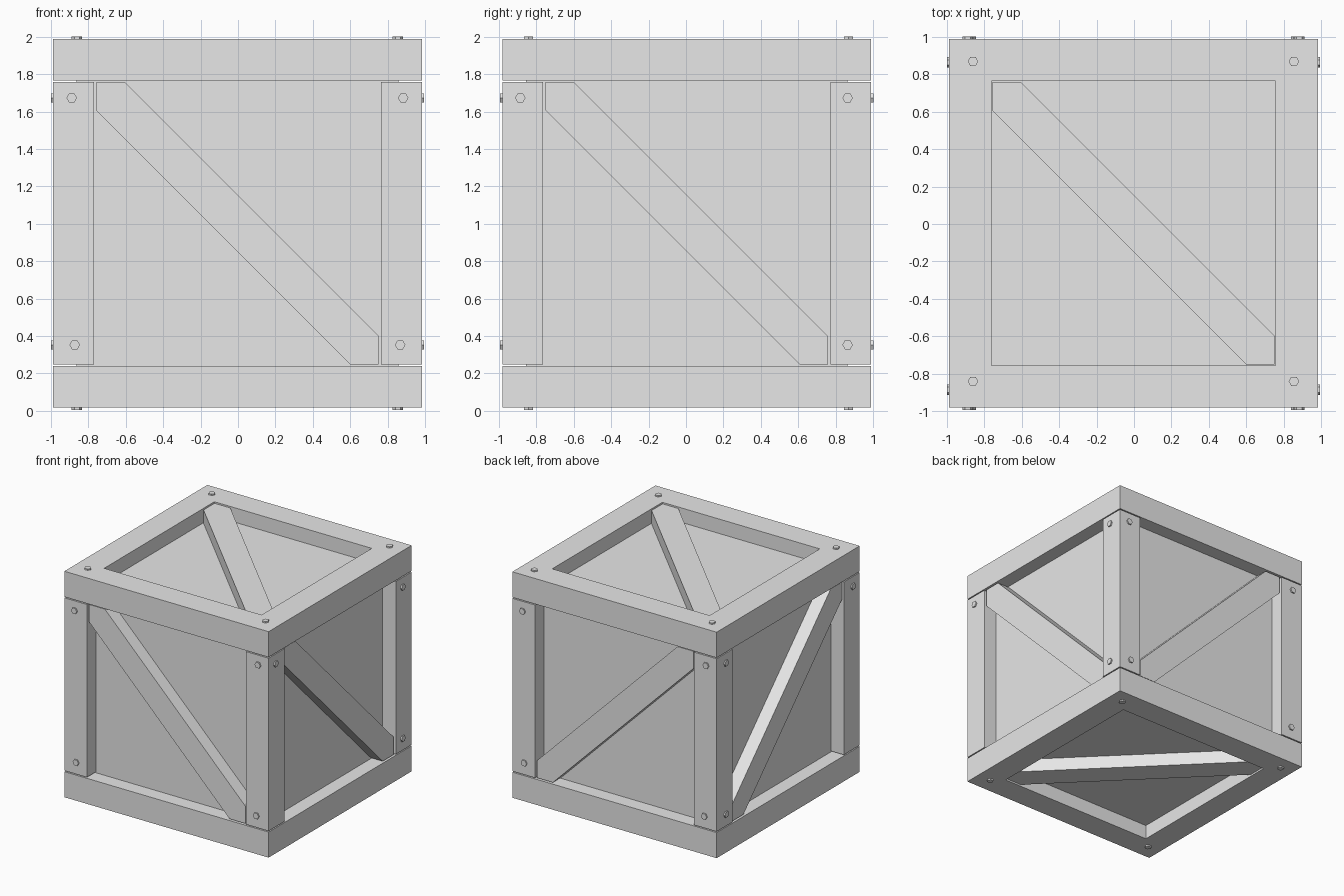
import bpy, bmesh, math
from mathutils import Vector

if "Cube" in bpy.data.objects:
    bpy.data.objects.remove(bpy.data.objects["Cube"], do_unlink=True)

mat = bpy.data.materials.new("plain_grey")
mat.use_nodes = True
GREY = (0.8, 0.8, 0.8, 1)
mat.diffuse_color = GREY
mat.node_tree.nodes["Principled BSDF"].inputs["Base Color"].default_value = GREY

CENTRE = Vector((-0.003, 0.004, 1.003))
OUTER = 0.986    # half size of the frame
HOLE = 0.76      # half size of the frame opening
POST = 0.768     # inner edge of the posts
FIT = 0.754      # half length of posts and braces
PANEL = 0.86     # half size of the recessed box
BRACE = 0.976    # outer face of the braces


def place(axis, u, v, w):
    """Point at (u, v) in the plane across axis, at distance w along it."""
    return Vector([(w, u, v), (u, w, v), (u, v, w)][axis])


def prism(name, outline, axis, lo, hi, faces=None):
    """Extrude a flat outline along an axis."""
    bm = bmesh.new()
    verts = [bm.verts.new(place(axis, u, v, lo)) for u, v in outline]
    flat = [bm.faces.new([verts[i] for i in f])
            for f in faces or [range(len(verts))]]
    new = bmesh.ops.extrude_face_region(bm, geom=flat, use_keep_orig=True)
    moved = [g for g in new["geom"] if isinstance(g, bmesh.types.BMVert)]
    bmesh.ops.translate(bm, verts=moved, vec=place(axis, 0, 0, hi - lo))
    bmesh.ops.recalc_face_normals(bm, faces=bm.faces)
    mesh = bpy.data.meshes.new(name)
    bm.to_mesh(mesh)
    bm.free()
    mesh.materials.append(mat)
    obj = bpy.data.objects.new(name, mesh)
    obj.location = CENTRE
    bpy.context.collection.objects.link(obj)
    return obj


def square(r):
    return [(-r, -r), (r, -r), (r, r), (-r, r)]


# Recessed inner box
prism("inner_box", square(PANEL), 2, -PANEL, PANEL)

# Top and bottom square frames
ring = [(i, (i + 1) % 4, 4 + (i + 1) % 4, 4 + i) for i in range(4)]
for name, s in (("top", 1), ("bottom", -1)):
    prism(name + "_frame", square(OUTER) + square(HOLE), 2,
          s * 0.763, s * OUTER, ring)

# Corner posts
for sx, side in ((-1, "right"), (1, "left")):
    for sy, end in ((-1, "front"), (1, "back")):
        prism(f"{end}_{side}_post",
              [(sx * a, sy * b) for a, b in
               ((POST, POST), (OUTER, POST), (OUTER, OUTER), (POST, OUTER))],
              2, -FIT, FIT)

# Diagonal braces and hexagonal bolts on all six sides
C = 0.602
brace = [(-FIT, FIT), (-FIT, C), (C, -FIT), (FIT, -FIT), (FIT, -C), (-C, FIT)]
bolts = [
    [(-0.89, 0.67), (0.86, 0.67), (0.86, -0.65)],
    [(-0.886, 0.67), (0.886, 0.67), (-0.87, -0.65), (0.87, -0.65)],
    [(-0.858, 0.865), (0.858, 0.865), (-0.858, -0.845), (0.858, -0.845)],
]
sides = [("right", "left"), ("front", "back"), ("bottom", "top")]
for axis in range(3):
    for s, side in zip((-1, 1), sides[axis]):
        prism(side + "_brace", brace, axis, s * (PANEL - 0.01), s * BRACE)
        for n, (u, v) in enumerate(bolts[axis], 1):
            hexagon = [(u + 0.028 * math.cos(k * math.pi / 3),
                        v + 0.028 * math.sin(k * math.pi / 3))
                       for k in range(6)]
            prism(f"{side}_bolt_{n}", hexagon, axis, s * 0.96, s * 0.998)
